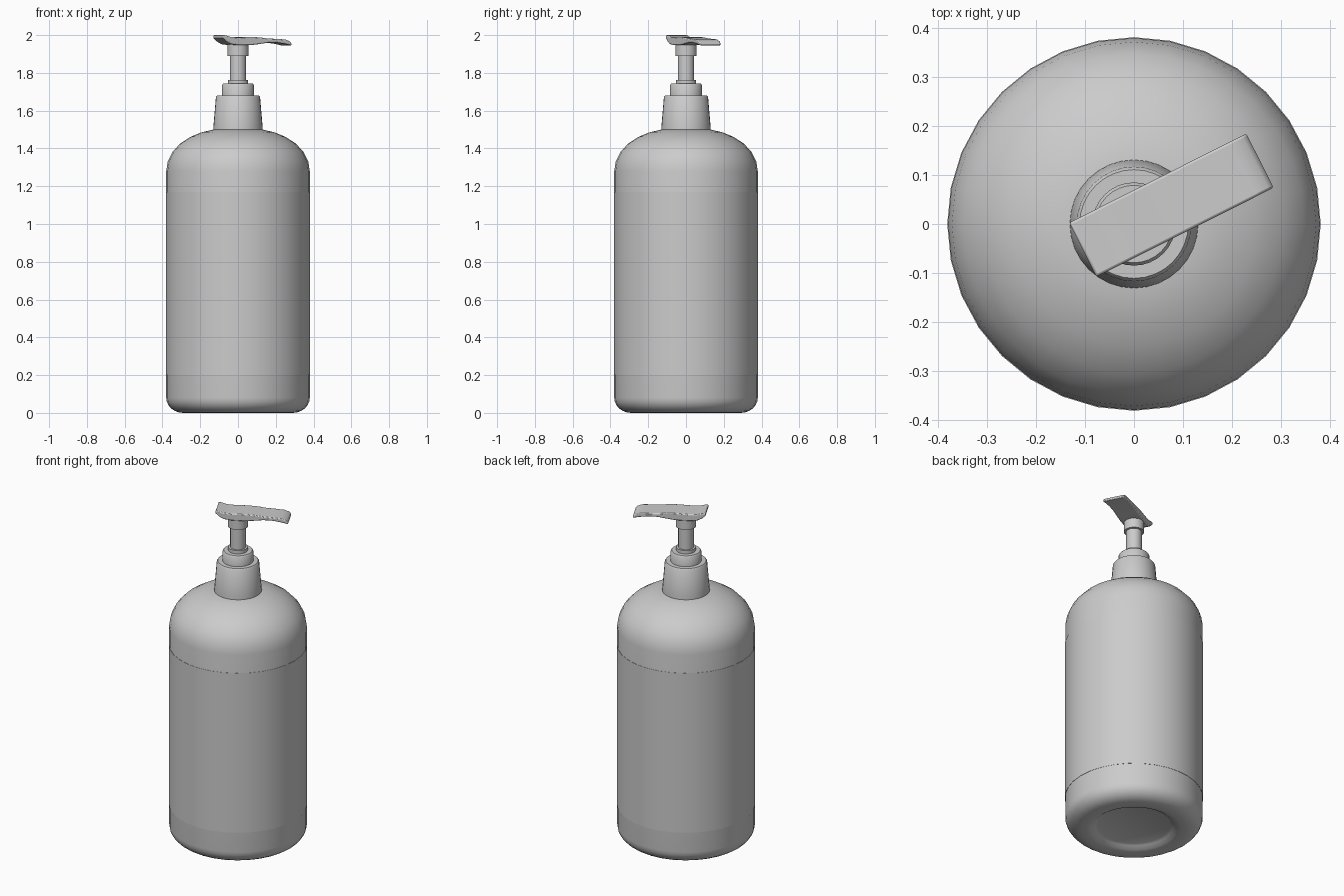
import bpy, bmesh, math
from mathutils import Matrix

cube = bpy.data.objects.get("Cube")
if cube:
    bpy.data.objects.remove(cube, do_unlink=True)

grey = bpy.data.materials.new("plain grey")
grey.use_nodes = True
grey.diffuse_color = (0.6, 0.6, 0.6, 1)
grey.node_tree.nodes["Principled BSDF"].inputs["Base Color"].default_value = (0.6, 0.6, 0.6, 1)


def finish(name, bm, angle):
    """Turn a bmesh into a shaded, coloured object."""
    bmesh.ops.recalc_face_normals(bm, faces=bm.faces)
    mesh = bpy.data.meshes.new(name)
    bm.to_mesh(mesh)
    bm.free()
    mesh.materials.append(grey)
    obj = bpy.data.objects.new(name, mesh)
    bpy.context.collection.objects.link(obj)
    bpy.ops.object.select_all(action='DESELECT')
    obj.select_set(True)
    bpy.context.view_layer.objects.active = obj
    bpy.ops.object.shade_smooth_by_angle(angle=math.radians(angle))
    return obj


def lathe(name, profile, sides=32, angle=40):
    """Revolve (radius, height) points around z; zero radius closes an end."""
    bm = bmesh.new()
    verts = [bm.verts.new((r, 0, z)) for r, z in profile]
    edges = [bm.edges.new(pair) for pair in zip(verts, verts[1:])]
    bmesh.ops.spin(bm, geom=verts + edges, cent=(0, 0, 0), axis=(0, 0, 1),
                   angle=math.tau, steps=sides, use_merge=True)
    bmesh.ops.remove_doubles(bm, verts=bm.verts, dist=0.0001)
    return finish(name, bm, angle)


def arc(cx, cz, rx, rz, start, end, steps):
    """Points of an elliptical corner."""
    angles = [math.radians(start + (end - start) * i / steps) for i in range(steps + 1)]
    return [(cx + rx * math.cos(a), cz + rz * math.sin(a)) for a in angles]


# Bottle with a recessed base and a round shoulder
base = [(0, 0.025), (0.2, 0.025), (0.215, 0.018), (0.235, 0.004), (0.26, 0)]
corner = arc(0.29, 0.08, 0.09, 0.08, -90, 0, 6)
shoulder = [(0.38, 1.28), (0.372, 1.33), (0.348, 1.38), (0.305, 1.427),
            (0.25, 1.462), (0.19, 1.486), (0.13, 1.5), (0, 1.5)]
lathe("bottle", base + corner + shoulder)

# Thin label sleeve around the straight wall
lathe("label_sleeve", [(0.379, 0.2), (0.3815, 0.2), (0.3815, 1.17), (0.379, 1.17)])

# Pump parts, stacked from the collar up
lathe("collar", [(0, 1.49), (0.131, 1.49), (0.131, 1.505), (0.117, 1.672),
                 (0.111, 1.68), (0, 1.68)])
lathe("collar_ring", [(0, 1.67), (0.085, 1.67), (0.085, 1.735), (0.079, 1.743), (0, 1.743)])
lathe("stem_seal", [(0, 1.74), (0.054, 1.74), (0.054, 1.763), (0, 1.763)])
lathe("stem", [(0, 1.75), (0.043, 1.75), (0.043, 1.9), (0, 1.9)])
lathe("spout_socket", [(0, 1.89), (0.056, 1.89), (0.056, 1.965), (0, 1.965)])

# Spout: wavy side profile given as distance, top and bottom, swept across its width
stations = [(-0.117, 2.0, 1.985), (-0.098, 1.998, 1.967), (-0.07, 1.99, 1.952),
            (-0.03, 1.988, 1.947), (0.05, 1.99, 1.947), (0.1, 1.988, 1.953),
            (0.15, 1.982, 1.96), (0.2, 1.98, 1.96), (0.25, 1.977, 1.953),
            (0.278, 1.967, 1.947), (0.288, 1.955, 1.945)]
bm = bmesh.new()
outline = [(u, top) for u, top, low in stations] + [(u, low) for u, top, low in reversed(stations)]
side = bm.faces.new([bm.verts.new((u, -0.062, z)) for u, z in outline])
swept = bmesh.ops.extrude_face_region(bm, geom=[side])
bmesh.ops.translate(bm, verts=[v for v in swept["geom"] if isinstance(v, bmesh.types.BMVert)],
                    vec=(0, 0.124, 0))
bmesh.ops.rotate(bm, verts=bm.verts, matrix=Matrix.Rotation(math.radians(26.7), 3, 'Z'))
spout = finish("spout", bm, 40)
bevel = spout.modifiers.new("soft edges", 'BEVEL')
bevel.width = 0.005
bevel.segments = 2
bevel.limit_method = 'ANGLE'
bevel.angle_limit = math.radians(50)
